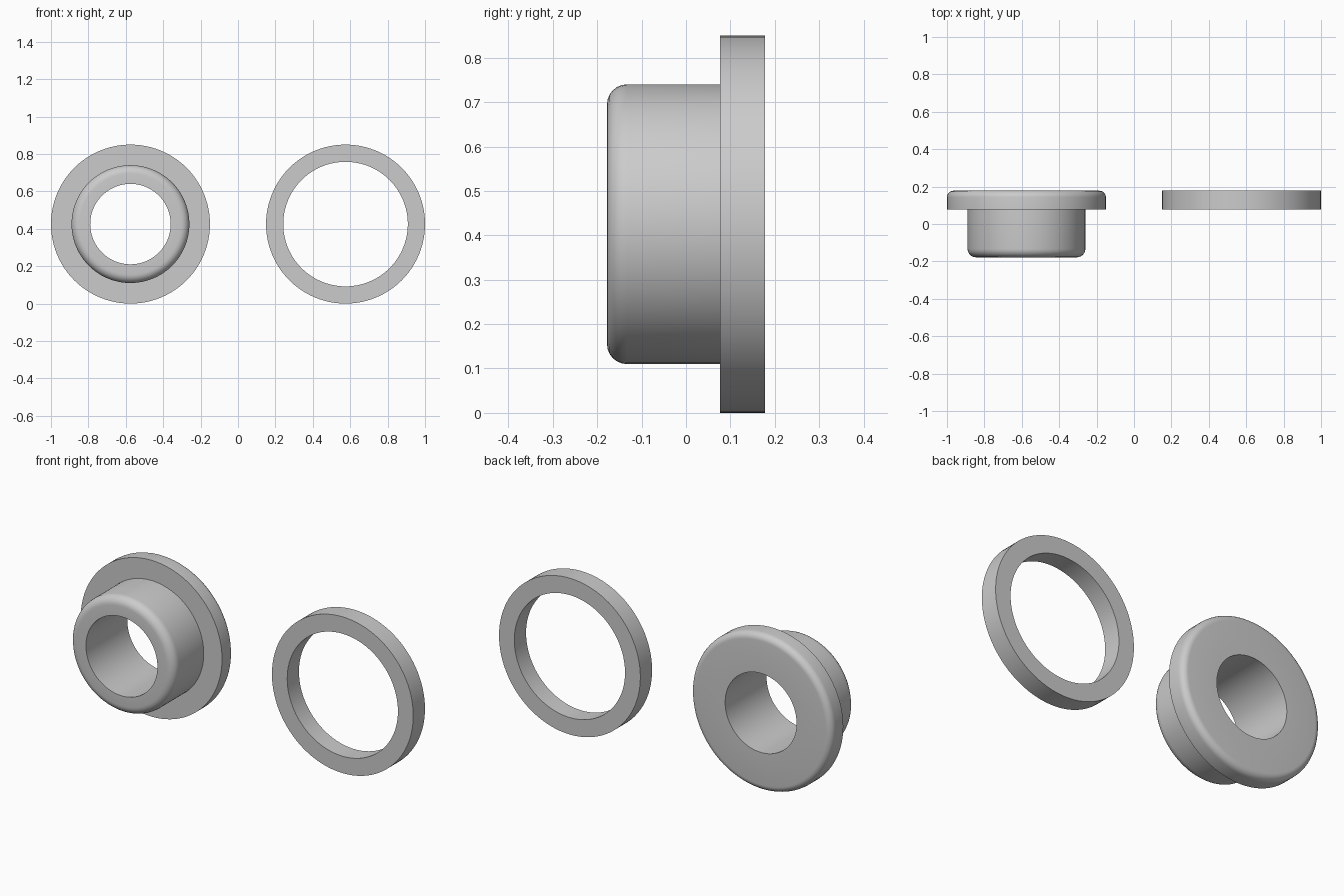
import bpy, bmesh
from math import sin, cos, pi, radians

if "Cube" in bpy.data.objects:
    bpy.data.objects.remove(bpy.data.objects["Cube"])

SEGMENTS = 96


def arc(r, y, radius, start, end, steps=6):
    """Fillet points (radius, y) around a centre, angles in degrees."""
    return [(r + radius * cos(radians(start + (end - start) * i / steps)),
             y + radius * sin(radians(start + (end - start) * i / steps)))
            for i in range(steps + 1)]


def lathe(name, profile, x, z):
    """Spin a closed (radius, y) profile about an axis parallel to y."""
    bm = bmesh.new()
    rings = []
    for i in range(SEGMENTS):
        a = 2 * pi * i / SEGMENTS
        rings.append([bm.verts.new((r * cos(a), y, r * sin(a))) for r, y in profile])
    n = len(profile)
    for i in range(SEGMENTS):
        a, b = rings[i], rings[(i + 1) % SEGMENTS]
        for j in range(n):
            k = (j + 1) % n
            bm.faces.new((a[j], a[k], b[k], b[j]))
    bmesh.ops.recalc_face_normals(bm, faces=bm.faces)
    mesh = bpy.data.meshes.new(name)
    bm.to_mesh(mesh)
    bm.free()
    obj = bpy.data.objects.new(name, mesh)
    obj.location = (x, 0, z)
    bpy.context.collection.objects.link(obj)
    bpy.ops.object.select_all(action='DESELECT')
    obj.select_set(True)
    bpy.context.view_layer.objects.active = obj
    bpy.ops.object.shade_smooth_by_angle(angle=radians(30))
    return obj


OUTER, BODY, BORE, RING_HOLE = 0.425, 0.315, 0.215, 0.333
FRONT, STEP, BACK = -0.178, 0.077, 0.178
BODY_FILLET, FLANGE_FILLET = 0.045, 0.035

# Flanged bushing: rounded nose, shoulder, flange with rounded back rim, bore
bushing = [(BORE, FRONT)]
bushing += arc(BODY - BODY_FILLET, FRONT + BODY_FILLET, BODY_FILLET, -90, 0)
bushing += [(BODY, STEP), (OUTER, STEP)]
bushing += arc(OUTER - FLANGE_FILLET, BACK - FLANGE_FILLET, FLANGE_FILLET, 0, 90)
bushing += [(BORE, BACK)]
lathe("flanged_bushing", bushing, -0.575, OUTER)

# Plain spacer ring
ring = [(RING_HOLE, STEP), (OUTER, STEP), (OUTER, BACK), (RING_HOLE, BACK)]
lathe("spacer_ring", ring, 0.575, OUTER)
